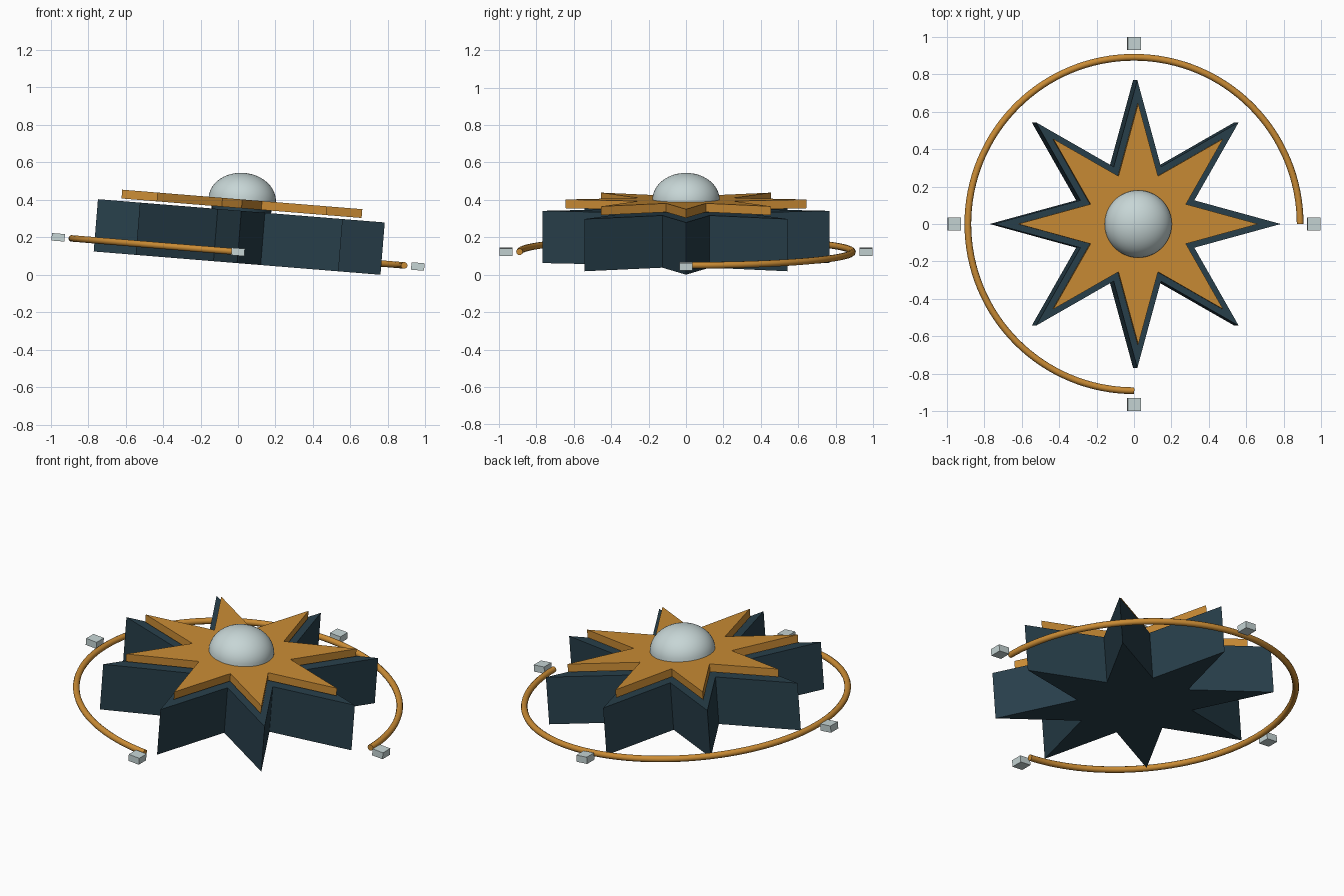
import bpy
import bmesh
from math import sin, cos, pi, radians
from mathutils import Matrix, Vector

cube = bpy.data.objects.get("Cube")
if cube:
    bpy.data.objects.remove(cube, do_unlink=True)

# The whole model leans a little towards +x around the ring centre
TILT = Matrix.Translation((0, 0, 0.122)) @ Matrix.Rotation(0.081, 4, 'Y')


def material(name, rgb):
    mat = bpy.data.materials.new(name)
    mat.use_nodes = True
    mat.diffuse_color = (*rgb, 1)
    mat.node_tree.nodes["Principled BSDF"].inputs["Base Color"].default_value = (*rgb, 1)
    return mat


slate = material("dark slate blue", (0.021, 0.05, 0.07))
gold = material("gold", (0.59, 0.26, 0.035))
pale = material("pale grey green", (0.57, 0.67, 0.67))


def add(name, data, mat, offset=(0, 0, 0)):
    obj = bpy.data.objects.new(name, data)
    bpy.context.collection.objects.link(obj)
    data.materials.append(mat)
    obj.matrix_world = TILT @ Matrix.Translation(offset)
    return obj


def from_bmesh(name, bm, mat, offset=(0, 0, 0)):
    bmesh.ops.recalc_face_normals(bm, faces=bm.faces)
    mesh = bpy.data.meshes.new(name)
    bm.to_mesh(mesh)
    bm.free()
    return add(name, mesh, mat, offset)


def star(name, radius, bottom, top, mat, points=8, waist=0.43):
    """Star outline pulled up into a prism."""
    bm = bmesh.new()
    outline = []
    for i in range(points * 2):
        r = radius * (waist if i % 2 else 1)
        a = i * pi / points
        outline.append(bm.verts.new((r * cos(a), r * sin(a), bottom)))
    face = bm.faces.new(outline)
    result = bmesh.ops.extrude_face_region(bm, geom=[face])
    raised = [v for v in result["geom"] if isinstance(v, bmesh.types.BMVert)]
    bmesh.ops.translate(bm, verts=raised, vec=(0, 0, top - bottom))
    return from_bmesh(name, bm, mat)


def smooth(obj, degrees=40):
    bpy.ops.object.select_all(action='DESELECT')
    obj.select_set(True)
    bpy.context.view_layer.objects.active = obj
    bpy.ops.object.shade_smooth_by_angle(angle=radians(degrees))


# Star body and the thin star plate floating just above it
star("star_body", 0.768, -0.06, 0.22, slate)
star("star_plate", 0.643, 0.234, 0.281, gold)

# Collar that joins plate and body
bm = bmesh.new()
bmesh.ops.create_cone(bm, cap_ends=True, segments=32, radius1=0.16, radius2=0.16, depth=0.03)
smooth(from_bmesh("collar", bm, slate, (0, 0, 0.227)))

# Flattened dome
bm = bmesh.new()
bmesh.ops.create_uvsphere(bm, u_segments=48, v_segments=24, radius=0.18)
bmesh.ops.bisect_plane(bm, geom=bm.verts[:] + bm.edges[:] + bm.faces[:],
                       plane_co=(0, 0, 0), plane_no=(0, 0, 1), clear_inner=True)
bmesh.ops.holes_fill(bm, edges=[e for e in bm.edges if e.is_boundary])
bmesh.ops.scale(bm, verts=bm.verts, vec=(1, 1, 0.8))
smooth(from_bmesh("dome", bm, pale, (0, 0, 0.279)))

# Three-quarter ring
curve = bpy.data.curves.new("open_ring", 'CURVE')
curve.dimensions = '3D'
curve.bevel_depth = 0.018
curve.bevel_resolution = 3
curve.use_fill_caps = True
spline = curve.splines.new('POLY')
steps = 96
spline.points.add(steps)
for i, point in enumerate(spline.points):
    a = 1.5 * pi * i / steps
    point.co = (0.89 * cos(a), 0.89 * sin(a), 0, 1)
ring = add("open_ring", curve, gold)
bpy.ops.object.select_all(action='DESELECT')
ring.select_set(True)
bpy.context.view_layer.objects.active = ring
bpy.ops.object.convert(target='MESH')
smooth(bpy.context.view_layer.objects.active, 50)

# Four marker blocks outside the ring
for side, direction in (("left", (1, 0)), ("back", (0, 1)), ("right", (-1, 0)), ("front", (0, -1))):
    bm = bmesh.new()
    bmesh.ops.create_cube(bm, size=1)
    bmesh.ops.scale(bm, verts=bm.verts, vec=(0.07, 0.07, 0.04))
    from_bmesh(side + "_block", bm, pale, Vector((*direction, 0)) * 0.963)
